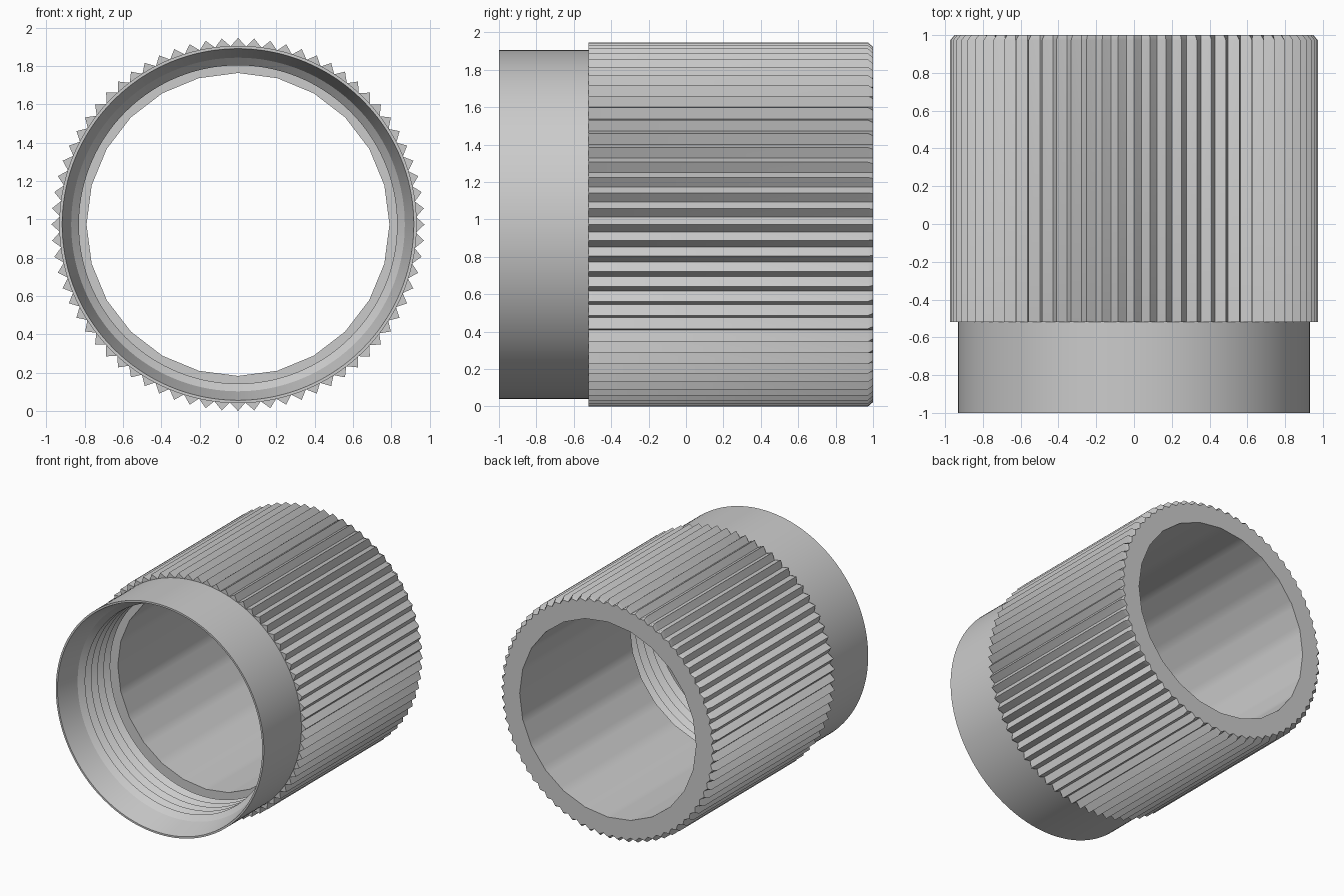
import bpy, bmesh
from math import sin, cos, pi, radians

cube = bpy.data.objects.get("Cube")
if cube:
    bpy.data.objects.remove(cube, do_unlink=True)

TEETH = 72
SEGMENTS = TEETH * 2
AXIS_Z = 0.973
BODY, TIP, BORE, BORE_SIDES = 0.932, 0.973, 0.79, 24

grey = bpy.data.materials.new("plain grey")
grey.use_nodes = True
colour = (0.6, 0.6, 0.6, 1)
grey.diffuse_color = colour
grey.node_tree.nodes["Principled BSDF"].inputs["Base Color"].default_value = colour


# Cross-section shapes: radius for each step around the axis
def circle(r):
    return lambda i: r


def knurl(tip, valley):
    return lambda i: tip if i % 2 == 0 else valley


def polygon(r, sides):
    step = 2 * pi / sides
    def radius(i):
        offset = (2 * pi * i / SEGMENTS) % step - step / 2
        return r * cos(step / 2) / cos(offset)
    return radius


# Closed loop of sections, joined around the y axis
def lathe(name, sections):
    bm = bmesh.new()
    rings = []
    for y, shape in sections:
        ring = []
        for i in range(SEGMENTS):
            a = 2 * pi * i / SEGMENTS
            r = shape(i)
            ring.append(bm.verts.new((r * sin(a), y, AXIS_Z + r * cos(a))))
        rings.append(ring)
    for k, ring in enumerate(rings):
        after = rings[(k + 1) % len(rings)]
        for i in range(SEGMENTS):
            j = (i + 1) % SEGMENTS
            bm.faces.new((ring[i], ring[j], after[j], after[i]))
    bmesh.ops.recalc_face_normals(bm, faces=bm.faces)
    mesh = bpy.data.meshes.new(name)
    bm.to_mesh(mesh)
    bm.free()
    mesh.materials.append(grey)
    obj = bpy.data.objects.new(name, mesh)
    bpy.context.collection.objects.link(obj)
    bpy.ops.object.select_all(action='DESELECT')
    obj.select_set(True)
    bpy.context.view_layer.objects.active = obj
    bpy.ops.object.shade_smooth_by_angle(angle=radians(20))
    return obj


# Outside: smooth collar, then the knurled grip with a chamfered back edge
sections = [
    (-1.0, circle(BODY)),
    (-0.52, circle(BODY)),
    (-0.52, knurl(TIP, BODY - 0.004)),
    (0.973, knurl(TIP, BODY - 0.004)),
    (1.0, knurl(0.95, BODY - 0.004)),
]

# Inside: many-sided bore up to the shoulder
sections += [(1.0, polygon(BORE, BORE_SIDES)), (-0.41, polygon(BORE, BORE_SIDES))]

# Inside: thread ridges, then the flared mouth
ROOT, CREST, PITCH, TURNS = 0.87, 0.83, 0.08, 5
for n in range(TURNS):
    y = -0.41 - n * PITCH
    sections += [(y, circle(ROOT)), (y - PITCH / 2, circle(CREST))]
sections += [(-0.41 - TURNS * PITCH, circle(ROOT)), (-1.0, circle(0.917))]

lathe("threaded_knurled_sleeve", sections)
